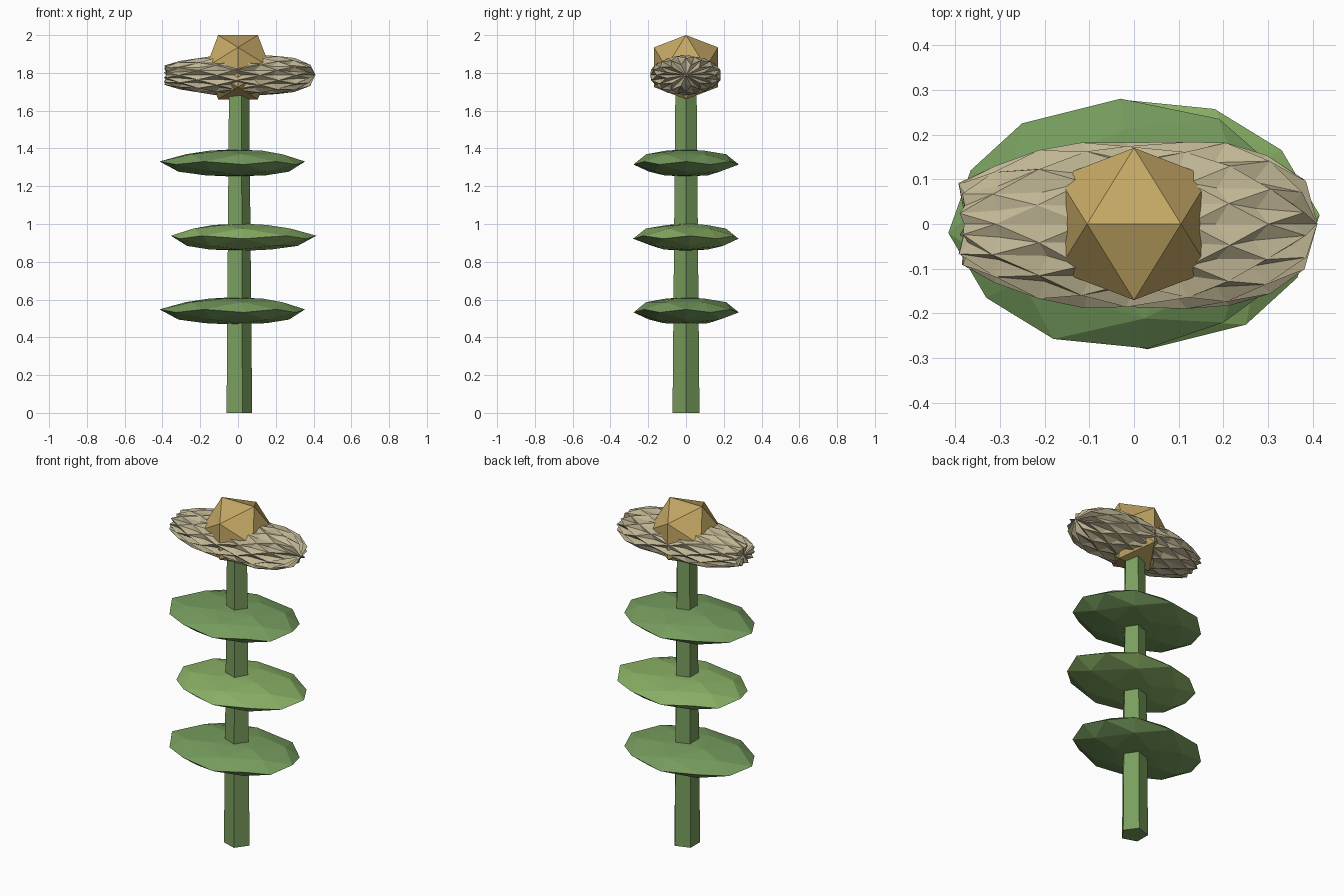
import bpy, bmesh, math, random
from mathutils import Vector

if "Cube" in bpy.data.objects:
    bpy.data.objects.remove(bpy.data.objects["Cube"])

random.seed(4)


def material(name, rgb):
    m = bpy.data.materials.new(name)
    m.diffuse_color = (*rgb, 1)
    m.use_nodes = True
    m.node_tree.nodes["Principled BSDF"].inputs["Base Color"].default_value = m.diffuse_color
    return m


def finish(bm, name, mat, loc=(0, 0, 0), turn=0):
    bmesh.ops.recalc_face_normals(bm, faces=bm.faces)
    me = bpy.data.meshes.new(name)
    bm.to_mesh(me)
    bm.free()
    ob = bpy.data.objects.new(name, me)
    ob.location = loc
    ob.rotation_euler.z = turn
    me.materials.append(mat)
    bpy.context.collection.objects.link(ob)
    return ob


def hull(points):
    bm = bmesh.new()
    for p in points:
        bm.verts.new(p)
    out = bmesh.ops.convex_hull(bm, input=bm.verts[:])
    loose = {v for v in out["geom_interior"] if isinstance(v, bmesh.types.BMVert)}
    bmesh.ops.delete(bm, geom=list(loose), context="VERTS")
    return bm


stem_green = material("stem_green", (0.19, 0.34, 0.11))
leaf_green = material("leaf_green", (0.18, 0.33, 0.11))
light_green = material("light_green", (0.25, 0.43, 0.13))
straw = material("straw", (0.53, 0.47, 0.30))
gold = material("gold", (0.55, 0.39, 0.13))

# Five-sided tapering stem, one corner facing +x
stem = []
for z, r in ((0, 0.075), (1.72, 0.059)):
    for k in range(5):
        a = math.tau * k / 5
        stem.append((r * math.cos(a), r * math.sin(a), z))
finish(hull(stem), "stem", stem_green)

# Faceted lens-shaped leaves, alternately turned half way round
rim = [(-0.415, -0.02), (-0.365, 0.12), (-0.25, 0.225), (-0.03, 0.28),
       (0.19, 0.235), (0.31, 0.13), (0.355, 0), (0.31, -0.14),
       (0.2, -0.22), (0.03, -0.278), (-0.18, -0.257), (-0.33, -0.165)]
leaf = [(x, y, 0.008 * (-1) ** i) for i, (x, y) in enumerate(rim)]
for side in (1, -1):
    for scale, height, step in ((0.76, 0.046, 2), (0.42, 0.065, 3)):
        for x, y in rim[(side > 0)::step]:
            leaf.append((x * scale, y * scale, side * height))
    leaf.append((-0.03, 0, side * 0.072))
for i, z in enumerate((0.54, 0.93, 1.323)):
    finish(hull(leaf), f"leaf_{i + 1}", light_green if i == 1 else leaf_green,
           (0, 0, z), math.pi * (i % 2))

# Spiky flattened flower head: rings along x with alternating ridges
profile = [(-0.375, 0.5), (-0.3, 0.72), (-0.2, 0.9), (-0.1, 0.98), (0, 1),
           (0.09, 1), (0.18, 0.98), (0.27, 0.85), (0.35, 0.55)]
bm = bmesh.new()
n = 24
rings = []
for j, (x, r) in enumerate(profile):
    ring = []
    for k in range(n):
        a = math.tau * k / n
        spike = (j + k) % 2
        s = r * (random.uniform(0.97, 1.04) if spike else random.uniform(0.84, 0.9))
        dx = spike * (0.03 if x > 0 else -0.012) + random.uniform(-0.006, 0.006)
        ring.append(bm.verts.new((x + dx, 0.185 * s * math.cos(a),
                                  0.105 * s * math.sin(a))))
    rings.append(ring)
for j, (a, b) in enumerate(zip(rings, rings[1:])):
    for k in range(n):
        m = (k + 1) % n
        if (j + k) % 2:
            faces = ((a[k], a[m], b[m]), (a[k], b[m], b[k]))
        else:
            faces = ((a[k], a[m], b[k]), (a[m], b[m], b[k]))
        for f in faces:
            bm.faces.new(f)
for ring, x in ((rings[0], -0.375), (rings[-1], 0.41)):
    tip = bm.verts.new((x, 0, 0))
    for k in range(n):
        bm.faces.new((ring[k], ring[(k + 1) % n], tip))
finish(bm, "flower_head", straw, (0, 0, 1.788))

# Icosahedral centre with an edge on top
s, t = 0.105, 0.17
core = []
for u in (-1, 1):
    for v in (-1, 1):
        core += [(u * s, 0, v * t), (0, u * t, v * s), (u * t, v * s, 0)]
finish(hull(core), "flower_centre", gold, (0, 0, 1.83))
